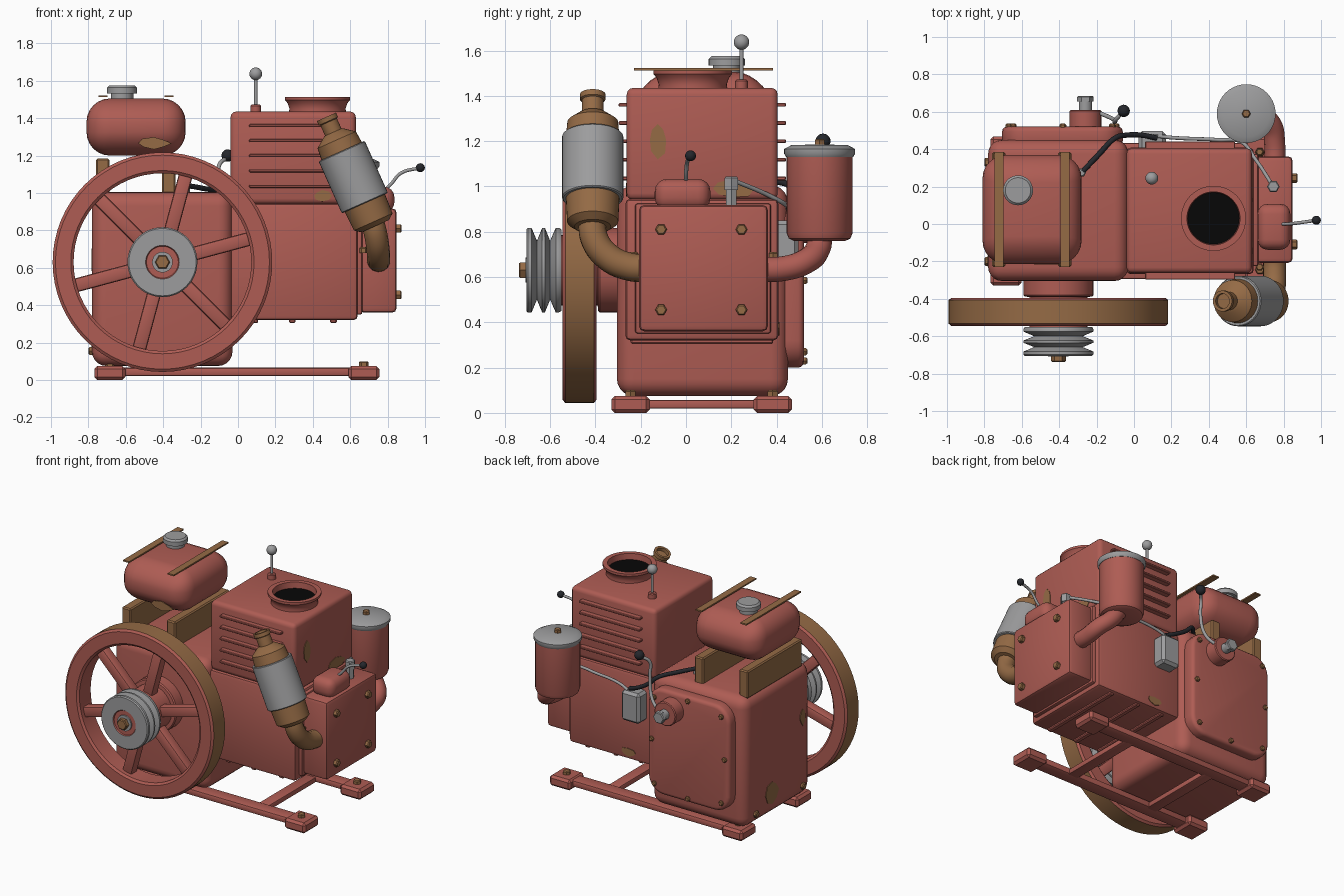
import bpy, bmesh, math, random
from mathutils import Vector, Matrix

random.seed(4)
if "Cube" in bpy.data.objects:
    bpy.data.objects.remove(bpy.data.objects["Cube"])


def material(name, rgb):
    m = bpy.data.materials.new(name)
    m.use_nodes = True
    m.diffuse_color = (*rgb, 1)
    m.node_tree.nodes["Principled BSDF"].inputs["Base Color"].default_value = (*rgb, 1)
    return m


RED = material("faded red paint", (.425, .108, .088))
RUST = material("rusty brown", (.30, .146, .06))
GREY = material("bare steel", (.335, .335, .34))
DARK = material("black rubber", (.018, .02, .025))
HOLE = material("dark bore", (.002, .002, .002))
made = []


def finish(name, bm, mats):
    bmesh.ops.recalc_face_normals(bm, faces=bm.faces)
    me = bpy.data.meshes.new(name)
    bm.to_mesh(me)
    bm.free()
    for m in mats:
        me.materials.append(m)
    ob = bpy.data.objects.new(name, me)
    bpy.context.collection.objects.link(ob)
    made.append(ob)
    return ob


def box(name, lo, hi, mat, bevel=.01, segs=2, corner=0):
    """Bevelled block; corner first rounds the four edges that run along y."""
    bm = bmesh.new()
    bmesh.ops.create_cube(bm, size=1)
    lo, hi = Vector(lo), Vector(hi)
    for v in bm.verts:
        v.co = (lo + hi) / 2 + v.co * (hi - lo)
    if corner:
        along = [e for e in bm.edges if abs(e.verts[0].co.y - e.verts[1].co.y) > .001]
        bmesh.ops.bevel(bm, geom=along, offset=corner, segments=6, profile=.5, affect='EDGES')
    if bevel:
        edges = [e for e in bm.edges if not corner or abs(e.verts[0].co.y - e.verts[1].co.y) < .001]
        bmesh.ops.bevel(bm, geom=edges, offset=bevel, segments=segs, profile=.5, affect='EDGES')
    return finish(name, bm, [mat])


def lathe(name, origin, axis, profile, mats, n=40, bands=None):
    """Turn (radius, height) points about an axis; bands gives a material slot per segment."""
    bm = bmesh.new()
    rot = Vector(axis).to_track_quat('Z', 'Y').to_matrix()
    rings = []
    for r, h in profile:
        count = 1 if r == 0 else n
        rings.append([bm.verts.new(Vector(origin) + rot @ Vector(
            (r * math.cos(math.tau * i / n), r * math.sin(math.tau * i / n), h)))
            for i in range(count)])
    for k, (a, b) in enumerate(zip(rings, rings[1:])):
        for i in range(n):
            j = (i + 1) % n
            quad = [a[i % len(a)], a[j % len(a)], b[j % len(b)], b[i % len(b)]]
            f = bm.faces.new(list(dict.fromkeys(quad)))
            f.material_index = bands[k] if bands else 0
    return finish(name, bm, mats)


def rod(name, origin, axis, r, h, mat, n=32, c=.006):
    return lathe(name, origin, axis, [(0, 0), (r, 0), (r, h - c), (r - c, h), (0, h)], [mat], n)


def bolt(name, origin, axis, r=.024, h=.024):
    return rod(name, origin, axis, r, h, RUST, 6)


def ball(name, centre, r, mat):
    bm = bmesh.new()
    bmesh.ops.create_uvsphere(bm, u_segments=20, v_segments=12, radius=r,
                              matrix=Matrix.Translation(centre))
    return finish(name, bm, [mat])


def tube(name, points, r, mat):
    cu = bpy.data.curves.new(name, 'CURVE')
    cu.dimensions, cu.bevel_depth, cu.bevel_resolution = '3D', r, 5
    cu.resolution_u, cu.use_fill_caps = 8, True
    sp = cu.splines.new('BEZIER')
    sp.bezier_points.add(len(points) - 1)
    for p, co in zip(sp.bezier_points, points):
        p.co = co
        p.handle_left_type = p.handle_right_type = 'AUTO'
    tmp = bpy.data.objects.new(name, cu)
    bpy.context.collection.objects.link(tmp)
    me = bpy.data.meshes.new_from_object(tmp.evaluated_get(bpy.context.evaluated_depsgraph_get()))
    bpy.data.objects.remove(tmp)
    me.materials.clear()
    me.materials.append(mat)
    ob = bpy.data.objects.new(name, me)
    bpy.context.collection.objects.link(ob)
    made.append(ob)


def patch(centre, axis, w, h):
    """Thin irregular plate of worn paint."""
    bm = bmesh.new()
    bmesh.ops.create_cone(bm, cap_ends=True, segments=8, radius1=1, radius2=1, depth=.006)
    grow = [random.uniform(.75, 1.1) for _ in range(8)]
    side, up = ((0, 1, 0), (0, 0, 1)) if axis[0] else ((1, 0, 0), (0, 0, 1))
    for v in bm.verts:
        g = grow[round(math.atan2(v.co.y, v.co.x) / math.tau * 8) % 8]
        v.co = (Vector(centre) + Vector(side) * v.co.x * w * g
                + Vector(up) * v.co.y * h * g + Vector(axis) * v.co.z)
    finish("worn_patch", bm, [RUST])


# Skid base
for y in (-.245, .383):
    box("skid_rail", (-.7, y - .05, .02), (.7, y + .05, .066), RED, .012)
    for x in (-.685, .673):
        box("skid_foot", (x - .083, y - .085, 0), (x + .083, y + .085, .075), RED, .016, 1)
        bolt("skid_bolt", (x, y, .07), (0, 0, 1), .026, .03)
for x in (-.33, .34):
    box("skid_crossbar", (x - .04, -.22, .02), (x + .04, .36, .056), RED, .006)

# Crankcase and its rear cover
box("crankcase", (-.78, -.305, .075), (-.03, .45, 1.005), RED, .075, 5)
box("rear_cover", (-.705, .42, .2), (-.06, .52, .955), RED, .025, 3, .12)
for x, z in [(-.645, .27), (-.38, .23), (-.115, .27), (-.67, .585), (-.095, .585),
             (-.645, .885), (-.38, .925), (-.115, .885)]:
    rod("cover_bolt", (x, .512, z), (0, 1, 0), .018, .024, RUST, 6)
for y in (-.2, .33):
    bolt("crankcase_bolt", (-.775, y, .155), (-1, 0, 0))
rod("oil_filler", (-.26, .515, .835), (0, 1, 0), .085, .095, RED)
rod("filler_neck", (-.26, .6, .835), (0, 1, 0), .035, .07, GREY)
rod("filler_knob", (-.26, .655, .835), (0, 1, 0), .044, .03, GREY, 6)

# Cylinder block, water hopper and cylinder head
box("cylinder_block", (-.04, -.268, .32), (.64, .408, .945), RED, .022, 2)
for x in (.09, .29, .51):
    box("block_rib", (x - .018, -.245, .305), (x + .018, .385, .34), RED, .006, 1)
box("water_hopper", (-.04, -.262, .94), (.63, .405, 1.435), RED, .03, 3)
for z in (1.035, 1.118, 1.2, 1.28, 1.36):
    for y in (-.275, .42):
        box("hopper_rib", (.06, y - .022, z - .008), (.54, y + .022, z + .008), RED, .004, 1)
lathe("hopper_mouth", (.425, .03, 1.42), (0, 0, 1),
      [(.155, 0), (.15, .03), (.16, .06), (.174, .076), (.174, .092), (.142, .092),
       (.138, .05), (0, .05)], [RED, HOLE], 48, [0, 0, 0, 0, 0, 0, 1])
box("head_gasket", (.62, -.225, .35), (.665, .375, .925), RED, .012)
box("cylinder_head", (.65, -.208, .36), (.848, .362, .918), RED, .024, 2)
for y in (-.11, .245):
    for z in (.455, .81):
        bolt("head_bolt", (.84, y, z), (1, 0, 0), .026, .034)
box("valve_cover", (.66, -.138, .895), (.836, .108, 1.033), RED, .055, 4)

# Control levers
tube("valve_lever", [(.78, 0, 1.01), (.82, 0, 1.05), (.87, .005, 1.105), (.975, .02, 1.135)], .009, GREY)
ball("valve_lever_knob", (.975, .02, 1.135), .024, DARK)
rod("hopper_lever_base", (.095, .245, 1.425), (0, 0, 1), .028, .047, RED, 12)
rod("hopper_lever", (.095, .245, 1.46), (0, 0, 1), .009, .16, GREY, 12, .001)
ball("hopper_lever_knob", (.095, .245, 1.637), .034, GREY)
tube("throttle_lever", [(-.2, .6, .84), (-.13, .57, .9), (-.1, .55, 1.05), (-.1, .555, 1.15),
                        (-.055, .605, 1.19)], .011, GREY)
ball("throttle_knob", (-.055, .605, 1.2), .033, DARK)

# Fuel tank on its brackets, drawn in across its width towards top and bottom
for x in (-.723, -.37):
    box("tank_bracket", (x - .035, -.23, .99), (x + .035, .385, 1.185), RUST, .008, 1)
    box("tank_strap", (x - .024, -.23, 1.512), (x + .024, .385, 1.522), RUST, 0)
tank = box("fuel_tank", (-.81, -.215, 1.2), (-.28, .37, 1.505), RED, .125, 6)
for v in tank.data.vertices:
    squeeze = 1 - .15 * ((v.co.z - 1.3525) / .1525) ** 2
    v.co.y = .0775 + (v.co.y - .0775) * squeeze
rod("tank_neck", (-.62, .18, 1.49), (0, 0, 1), .06, .05, GREY)
rod("tank_cap", (-.62, .18, 1.533), (0, 0, 1), .08, .042, GREY, c=.012)

# Flywheel
WX, WZ = -.404, .63
lathe("flywheel_rim", (WX, -.395, WZ), (0, -1, 0),
      [(.475, .012), (.49, 0), (.572, 0), (.587, .012), (.587, .138), (.572, .15),
       (.49, .15), (.475, .138), (.475, .012)], [RED, RUST], 64, [0, 0, 0, 1, 0, 0, 0, 0])
for k in range(6):
    spoke = box("flywheel_spoke", (.1, -.505, -.037), (.485, -.43, .037), RED, .014, 2)
    spoke.data.transform(Matrix.Translation((WX, 0, WZ))
                         @ Matrix.Rotation(math.radians(60 * k - 15), 4, 'Y'))
lathe("flywheel_hub", (WX, -.28, WZ), (0, -1, 0),
      [(0, 0), (.187, 0), (.187, .1), (.18, .108), (.155, .11), (.155, .275), (0, .275)], [RED])

# Grooved belt pulley
lathe("belt_pulley", (WX, -.55, WZ), (0, -1, 0),
      [(0, 0), (.18, 0), (.187, .012), (.187, .025), (.13, .05), (.187, .073), (.187, .085),
       (.13, .108), (.187, .132), (.187, .148), (.18, .155), (.09, .155), (.085, .148),
       (.055, .148), (.055, .158), (0, .158)], [GREY, RED], 48,
      [0] * 11 + [1, 1, 0, 0])
bolt("pulley_bolt", (WX, -.7, WZ), (0, -1, 0), .04, .038)

# Exhaust elbow and tilted muffler
tilt = Vector((-.407, 0, .913))
lathe("exhaust_muffler", (.605, -.412, 1.11), tilt,
      [(0, -.315), (.08, -.315), (.113, -.29), (.118, -.18), (.13, -.18), (.135, -.175),
       (.135, .12), (.13, .125), (.118, .125), (.112, .19), (.06, .23), (.048, .235), (.048, .295),
       (.056, .3), (.056, .325), (.04, .325), (.04, .3), (0, .3)], [RUST, GREY], 40,
      [0] * 3 + [1] * 5 + [0] * 9)
tube("exhaust_elbow", [(.71, -.412, .88), (.738, -.405, .77), (.75, -.34, .685),
                       (.752, -.25, .645), (.752, -.18, .638)], .062, RUST)

# Air cleaner and intake pipe
lathe("air_cleaner", (.6, .59, .76), (0, 0, 1),
      [(0, 0), (.115, 0), (.136, .01), (.146, .035), (.146, .39), (0, .39)], [RED])
lathe("air_cleaner_lid", (.6, .59, 1.13), (0, 0, 1),
      [(0, 0), (.148, 0), (.157, .015), (.157, .035), (.125, .052), (0, .056)], [GREY])
bolt("lid_bolt", (.6, .59, 1.18), (0, 0, 1), .024, .03)
tube("intake_pipe", [(.752, .3, .635), (.752, .43, .637), (.735, .53, .67),
                     (.68, .58, .72), (.62, .59, .8)], .056, RED)
for y in (.385, -.23):
    bolt("pipe_flange_bolt", (.672, y, .68), (0, 0, 1), .022, .03)

# Ignition: magneto box, plugs and wires
box("magneto_box", (.025, .39, .635), (.17, .497, .85), GREY, .018, 1)
tube("ignition_cable", [(.12, .46, .86), (.04, .475, .895), (-.04, .475, .945), (-.1, .46, 1.0),
                        (-.19, .37, 1.025), (-.275, .28, 1.04)], .014, DARK)
rod("crankcase_plug", (-.28, .275, .99), (0, 0, 1), .024, .06, GREY, 6)
rod("head_plug_body", (.745, .2, .905), (0, 0, 1), .027, .085, GREY, 6)
rod("head_plug_cap", (.745, .2, .985), (0, 0, 1), .034, .058, GREY, 6)
tube("plug_wire", [(.13, .47, .85), (.2, .462, .875), (.45, .45, .9), (.57, .44, .92),
                   (.65, .345, .97), (.745, .2, 1.03)], .01, GREY)

# Worn paint patches
patch((.631, -.125, 1.205), (1, 0, 0), .045, .08)
patch((.631, .2, .99), (1, 0, 0), .1, .045)
patch((.45, -.263, .985), (0, -1, 0), .05, .03)
patch((-.45, -.214, 1.265), (0, -1, 0), .09, .035)
patch((-.781, .145, .24), (-1, 0, 0), .07, .08)
patch((-.781, -.2, .645), (-1, 0, 0), .035, .06)
patch((.17, .409, .375), (0, 1, 0), .065, .03)

# Smooth shading with sharp edges kept
bpy.ops.object.select_all(action='DESELECT')
for ob in made:
    ob.select_set(True)
bpy.context.view_layer.objects.active = made[0]
bpy.ops.object.shade_smooth_by_angle(angle=math.radians(35))
